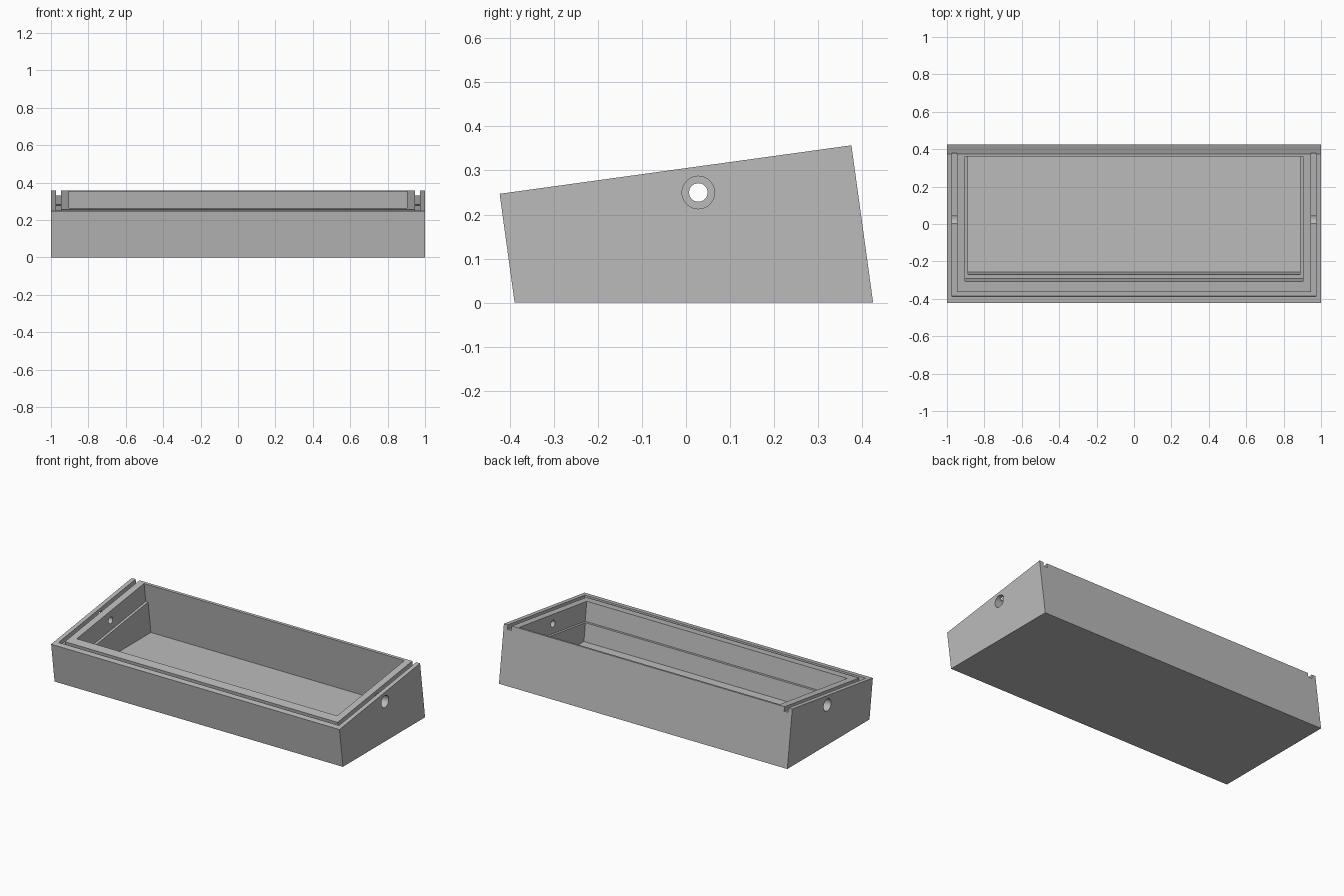
import bpy, bmesh, math
from mathutils import Matrix

cube = bpy.data.objects.get("Cube")
if cube:
    bpy.data.objects.remove(cube, do_unlink=True)

grey = bpy.data.materials.new("plain grey")
grey.use_nodes = True
colour = (0.5, 0.5, 0.5, 1)
grey.diffuse_color = colour
grey.node_tree.nodes["Principled BSDF"].inputs["Base Color"].default_value = colour

# Sloped frame: u runs back along the top face, w points out of it
FRONT_Y, FRONT_Z, LENGTH = -0.423, 0.247, 0.806
TILT = math.atan2(0.11, 0.798)
S, C = math.sin(TILT), math.cos(TILT)


def sloped(u, w):
    return (FRONT_Y + u * C - w * S, FRONT_Z + u * S + w * C)


def at_height(u, z):
    return sloped(u, (z - FRONT_Z - u * S) / C)


def slab(u0, u1, w0, w1):
    return [sloped(u0, w0), sloped(u1, w0), sloped(u1, w1), sloped(u0, w1)]


def add_object(name, bm):
    bmesh.ops.recalc_face_normals(bm, faces=bm.faces)
    mesh = bpy.data.meshes.new(name)
    bm.to_mesh(mesh)
    bm.free()
    mesh.materials.append(grey)
    obj = bpy.data.objects.new(name, mesh)
    bpy.context.collection.objects.link(obj)
    return obj


def prism(name, profile, half_width):
    bm = bmesh.new()
    face = bm.faces.new([bm.verts.new((-half_width, y, z)) for y, z in profile])
    new = bmesh.ops.extrude_face_region(bm, geom=[face])["geom"]
    verts = [v for v in new if isinstance(v, bmesh.types.BMVert)]
    bmesh.ops.translate(bm, verts=verts, vec=(2 * half_width, 0, 0))
    return add_object(name, bm)


def rod(name, radius, x0, x1, y=0.028, z=0.25):
    bm = bmesh.new()
    place = Matrix.Translation(((x0 + x1) / 2, y, z)) @ Matrix.Rotation(math.pi / 2, 4, "Y")
    bmesh.ops.create_cone(bm, cap_ends=True, segments=48, radius1=radius,
                          radius2=radius, depth=x1 - x0, matrix=place)
    return add_object(name, bm)


def cut(target, cutter):
    mod = target.modifiers.new("cut", "BOOLEAN")
    mod.operation, mod.solver, mod.object = "DIFFERENCE", "EXACT", cutter
    bpy.context.view_layer.update()
    bpy.context.view_layer.objects.active = target
    bpy.ops.object.modifier_apply(modifier=mod.name)
    bpy.data.objects.remove(cutter, do_unlink=True)


# Outer body with a sloping top and a flat base
body = prism("sloped_case", [at_height(0, 0), at_height(LENGTH, 0),
                             sloped(LENGTH, 0), sloped(0, 0)], 1.0)

# Cavity: wide upper opening, then a stepped-in lower pocket with a level floor
BACK = 0.79
cut(body, prism("upper_opening", slab(0.117, BACK, -0.12, 0.05), 0.903))
cut(body, prism("lower_pocket", [at_height(0.137, 0.035), at_height(BACK, 0.035),
                                 sloped(BACK, -0.1), sloped(0.137, -0.1)], 0.887))

# U-shaped lid groove, open at the back
groove = prism("lid_groove", slab(0.035, 0.9, -0.027, 0.05), 0.973)
cut(groove, prism("groove_core", slab(0.059, 1.0, -0.1, 0.1), 0.946))
cut(body, groove)

# Cable holes through both ends, each with a counterbore outside
for side in (-1, 1):
    ends = sorted((side * 0.94, side * 1.05))
    cut(body, rod("counterbore", 0.037, *ends))
    ends = sorted((side * 0.8, side * 1.02))
    cut(body, rod("cable_hole", 0.021, *ends))

bpy.ops.object.select_all(action="DESELECT")
body.select_set(True)
bpy.context.view_layer.objects.active = body
bpy.ops.object.shade_smooth_by_angle(angle=math.radians(30))
